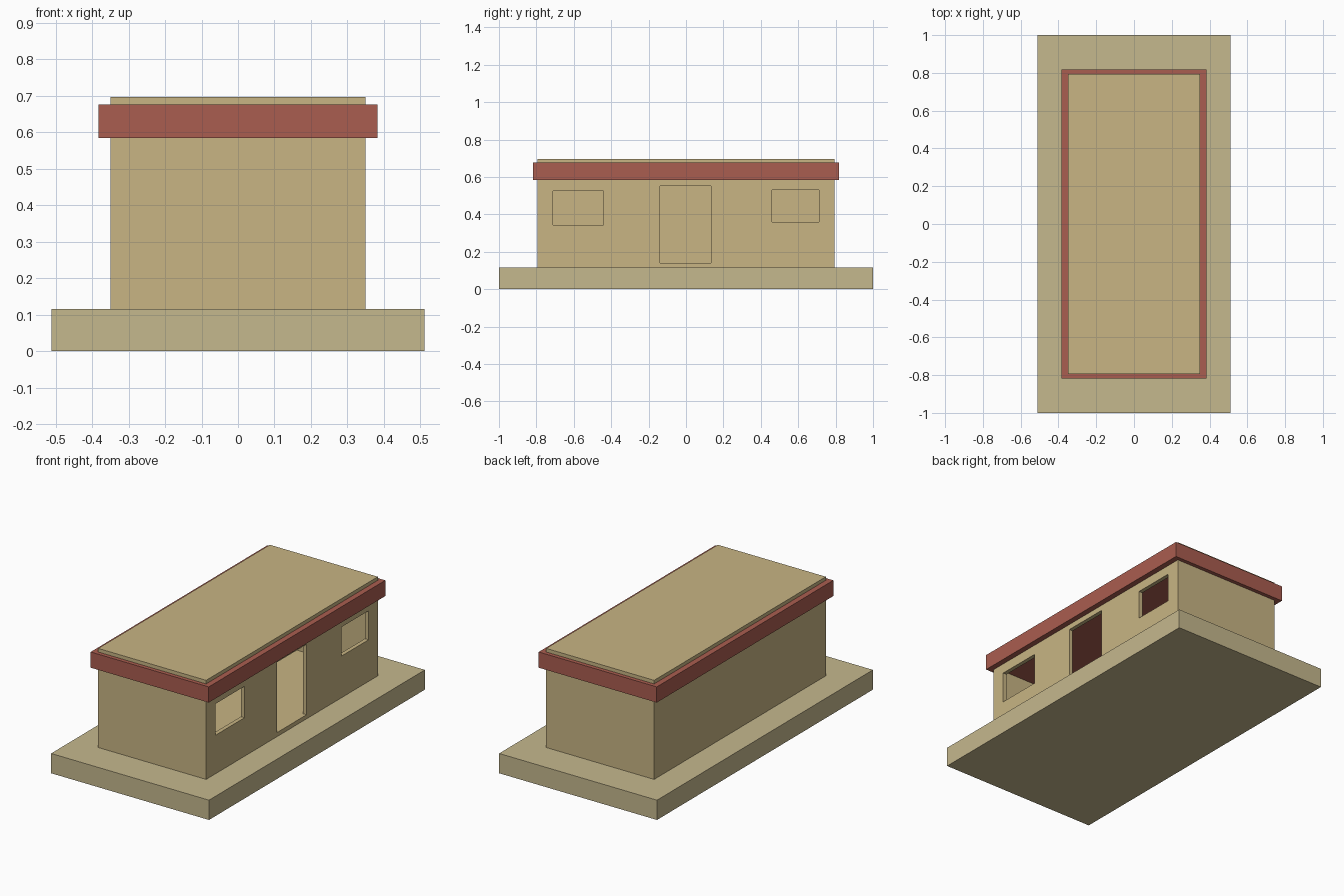
import bpy

if "Cube" in bpy.data.objects:
    bpy.data.objects.remove(bpy.data.objects["Cube"])


def material(name, rgb):
    m = bpy.data.materials.new(name)
    m.diffuse_color = (*rgb, 1)
    m.use_nodes = True
    m.node_tree.nodes["Principled BSDF"].inputs["Base Color"].default_value = m.diffuse_color
    return m


def box(name, x, y, z, mat=None):
    """Box from (min, max) ranges on each axis."""
    r = (x, y, z)
    bpy.ops.mesh.primitive_cube_add(size=1, location=[(a + b) / 2 for a, b in r])
    ob = bpy.context.object
    ob.name = name
    ob.scale = [b - a for a, b in r]
    bpy.ops.object.transform_apply(location=True, rotation=True, scale=True)
    if mat:
        ob.data.materials.append(mat)
    return ob


def cut(target, cutter):
    mod = target.modifiers.new("cut", "BOOLEAN")
    mod.operation = "DIFFERENCE"
    mod.solver = "EXACT"
    mod.object = cutter
    bpy.context.view_layer.objects.active = target
    bpy.ops.object.modifier_apply(modifier=mod.name)
    bpy.data.objects.remove(cutter)


wall_tan = material("wall_tan", (0.58, 0.46, 0.23))
base_tan = material("base_tan", (0.56, 0.48, 0.27))
trim_red = material("trim_red", (0.40, 0.11, 0.08))

# Ground slab
box("base_slab", (-0.512, 0.512), (-1, 1), (0, 0.116), base_tan)

# Hollow house shell with floor and roof
T = 0.024
house = box("house_walls", (-0.35, 0.35), (-0.795, 0.795), (0.116, 0.697), wall_tan)
cut(house, box("room_cutter", (-0.35 + T, 0.35 - T), (-0.795 + T, 0.795 - T),
               (0.14, 0.697 - T), wall_tan))

# Window, door and window openings in the right wall
openings = [((-0.71, -0.44), (0.342, 0.526)),
            ((-0.14, 0.135), (0.14, 0.552)),
            ((0.46, 0.71), (0.36, 0.53))]
for y, z in openings:
    cut(house, box("opening_cutter", (0.30, 0.40), y, z, wall_tan))

# Red roof slab, overhanging outside and forming the ceiling inside
box("roof_band", (-0.383, 0.383), (-0.818, 0.818), (0.584, 0.676), trim_red)
